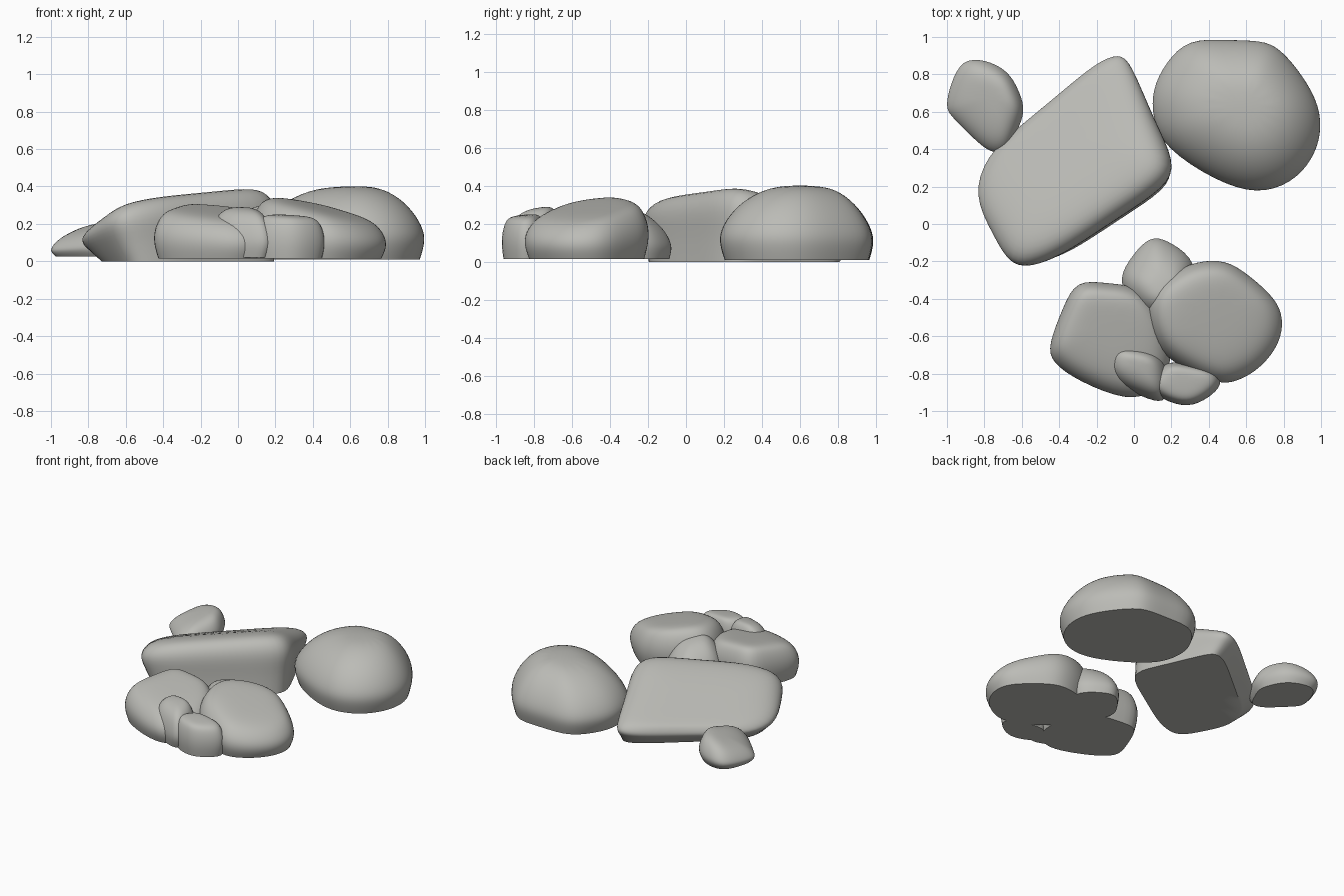
import bpy, bmesh
from mathutils import Vector

cube = bpy.data.objects.get("Cube")
if cube:
    bpy.data.objects.remove(cube, do_unlink=True)

stone = bpy.data.materials.new("warm grey stone")
stone.use_nodes = True
GREY = (0.5, 0.5, 0.47, 1)
stone.diffuse_color = GREY
stone.node_tree.nodes["Principled BSDF"].inputs["Base Color"].default_value = GREY

# Ring profiles: (outline scale, fraction of local height)
DOME = [(.95, 0), (1.01, .2), (1.01, .38), (.86, .66), (.6, .9), (.28, 1.02)]
BLOCK = [(.93, 0), (1.01, .3), (1, .6), (.88, .87), (.71, 1), (.35, 1.03)]
SLAB = [(.9, 0), (.97, .35), (1.03, .64), (.93, .89), (.74, 1), (.4, 1.02)]
CHIP = [(.88, 0), (1.01, .25), (1.01, .48), (.85, .82), (.6, 1), (.26, 1.06)]


def rock(name, outline, profile, base, height, slope, peak=(0, 0), foot=(0, 0)):
    """Loft an outline through a profile; slope tilts the top, peak and foot shift the ends."""
    pts = [Vector(p) for p in outline]
    mid = sum(pts, Vector((0, 0))) / len(pts)
    tilt, shift, root = Vector(slope), Vector(peak), Vector(foot)
    bm = bmesh.new()
    rings = []
    for scale, frac in profile:
        move = shift * max(0, frac - .5) * 2 * (1.05 - scale) + root * max(0, 1 - 2 * frac)
        ring = []
        for p in pts:
            d = (p - mid) * scale + move
            top = max(.05, height + tilt.dot(d))
            ring.append(bm.verts.new((mid.x + d.x, mid.y + d.y, base + frac * top)))
        rings.append(ring)
    for low, high in zip(rings, rings[1:]):
        for i in range(len(pts)):
            j = (i + 1) % len(pts)
            bm.faces.new((low[i], low[j], high[j], high[i]))
    bm.faces.new(rings[-1])
    bm.faces.new(rings[0][::-1])
    bmesh.ops.recalc_face_normals(bm, faces=bm.faces)
    # Keep the flat underside crisp
    crease = bm.edges.layers.float.new("crease_edge")
    for e in bm.edges:
        if all(v in rings[0] for v in e.verts):
            e[crease] = 1
    mesh = bpy.data.meshes.new(name)
    bm.to_mesh(mesh)
    bm.free()
    mesh.materials.append(stone)
    obj = bpy.data.objects.new(name, mesh)
    bpy.context.collection.objects.link(obj)
    sub = obj.modifiers.new("smooth", "SUBSURF")
    sub.levels = sub.render_levels = 2
    bpy.ops.object.select_all(action="DESELECT")
    obj.select_set(True)
    bpy.context.view_layer.objects.active = obj
    bpy.ops.object.modifier_apply(modifier=sub.name)
    bpy.ops.object.shade_smooth_by_angle(angle=.7)


# Three separate boulders
rock("round_boulder",
     [(.1, .57), (.1, .72), (.17, .86), (.29, .99), (.5, .98), (.68, .98), (.78, .94), (.91, .78),
      (.99, .63), (1, .48), (.95, .34), (.84, .22), (.66, .16), (.44, .23), (.16, .41)],
     DOME, 0.01, .385, (.03, -.03), (.02, .02))
rock("slab_boulder",
     [(-.86, .15), (-.79, .36), (-.62, .51), (-.4, .69), (-.2, .86), (-.08, .91), (-.02, .86), (.1, .56),
      (.22, .33), (.17, .2), (-.1, .03), (-.35, -.14), (-.52, -.22), (-.66, -.23), (-.75, -.06)],
     SLAB, 0, .285, (.3, -.3), (-.12, .18), (.05, -.03))
rock("pointed_boulder",
     [(-1.01, .62), (-.98, .75), (-.92, .88), (-.8, .88), (-.67, .82), (-.61, .7), (-.58, .6),
      (-.63, .49), (-.68, .38), (-.77, .38), (-.86, .46), (-.97, .57)],
     CHIP, .025, .15, (.25, .1), (.02, .05))

# Front cluster of overlapping rocks
rock("cluster_left_rock",
     [(-.46, -.65), (-.44, -.74), (-.3, -.84), (-.03, -.95), (.1, -.9), (.2, -.8), (.2, -.55),
      (.05, -.33), (-.14, -.32), (-.31, -.295), (-.38, -.45)],
     BLOCK, .015, .25, (-.06, .16), (-.02, .08))
rock("cluster_right_rock",
     [(.06, -.5), (.08, -.35), (.2, -.26), (.33, -.2), (.49, -.19), (.61, -.27), (.76, -.4), (.8, -.51),
      (.78, -.64), (.68, -.77), (.55, -.845), (.45, -.855), (.3, -.79), (.13, -.69)],
     BLOCK, .015, .265, (-.22, .1), (0, .05))
rock("cluster_back_rock",
     [(-.09, -.31), (-.03, -.2), (.04, -.11), (.11, -.065), (.2, -.1), (.34, -.2), (.32, -.4), (.18, -.54), (.02, -.49)],
     DOME, .015, .26, (0, -.25), (.03, -.05))
rock("cluster_front_chip",
     [(-.16, -.78), (-.14, -.65), (-.03, -.65), (.08, -.67), (.17, -.72), (.19, -.85), (.17, -.97), (.04, -.92), (-.08, -.87)],
     CHIP, .02, .25, (0, .12), (0, .03))
rock("cluster_front_rock",
     [(.07, -.87), (.11, -.79), (.18, -.73), (.3, -.75), (.45, -.78), (.475, -.86), (.4, -.93), (.29, -.985), (.15, -.94)],
     BLOCK, .015, .225, (-.05, .08))
